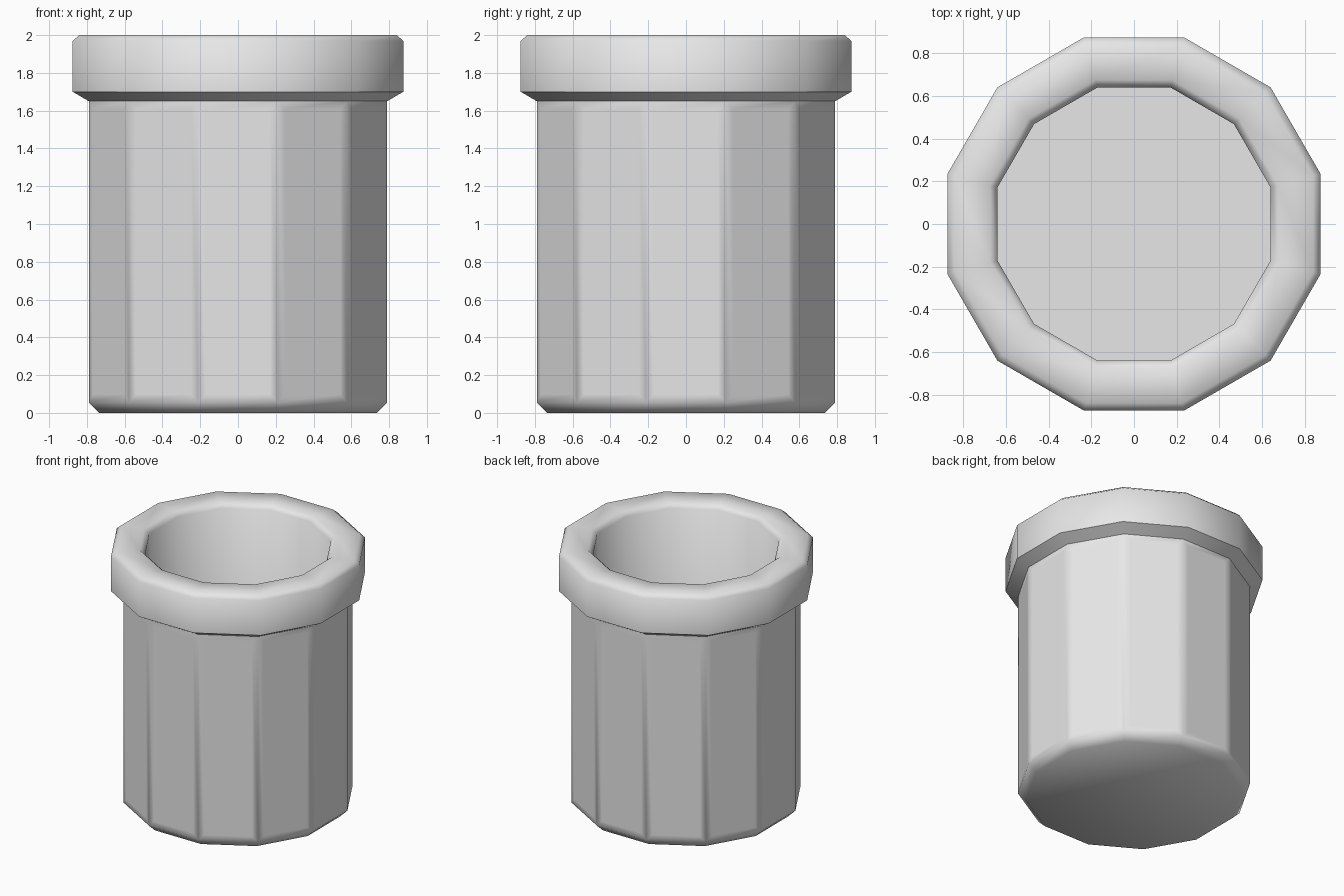
import bpy, bmesh, math

cube = bpy.data.objects.get("Cube")
if cube:
    bpy.data.objects.remove(cube, do_unlink=True)

SIDES = 12

grey = bpy.data.materials.new("light_grey")
grey.use_nodes = True
colour = (0.8, 0.8, 0.8, 1)
grey.diffuse_color = colour
grey.node_tree.nodes["Principled BSDF"].inputs["Base Color"].default_value = colour

# Cup profile from outer base to inner floor: (distance to flat side, height)
profile = [
    (0.735, 0), (0.79, 0.055),            # chamfered base
    (0.79, 1.65), (0.875, 1.70),          # body and underside of the rim
    (0.875, 1.97), (0.84, 2.0),           # rim
    (0.675, 2.0), (0.64, 1.965),          # rounded lip
    (0.64, 0.15),                         # inner wall
]

bm = bmesh.new()


def ring(apothem, z):
    radius = apothem / math.cos(math.pi / SIDES)
    angles = [(i + 0.5) * math.tau / SIDES for i in range(SIDES)]
    return [bm.verts.new((radius * math.cos(a), radius * math.sin(a), z)) for a in angles]


rings = [ring(*point) for point in profile]
body_faces = []
for level, (low, high) in enumerate(zip(rings, rings[1:])):
    for i in range(SIDES):
        j = (i + 1) % SIDES
        face = bm.faces.new((low[i], low[j], high[j], high[i]))
        if level == 1:
            body_faces.append(face)

# Base and inner floor
bm.faces.new(rings[0][::-1])
bm.faces.new(rings[-1])

# Flat panels with softly shaded borders around the body
bm.normal_update()
bmesh.ops.inset_individual(bm, faces=body_faces, thickness=0.06, depth=0)
bmesh.ops.recalc_face_normals(bm, faces=bm.faces)

mesh = bpy.data.meshes.new("cup")
bm.to_mesh(mesh)
bm.free()
mesh.materials.append(grey)
cup = bpy.data.objects.new("cup", mesh)
bpy.context.collection.objects.link(cup)

# Soft chamfers, crisp rim underside and floor edge
bpy.ops.object.select_all(action='DESELECT')
cup.select_set(True)
bpy.context.view_layer.objects.active = cup
bpy.ops.object.shade_smooth_by_angle(angle=math.radians(50))
